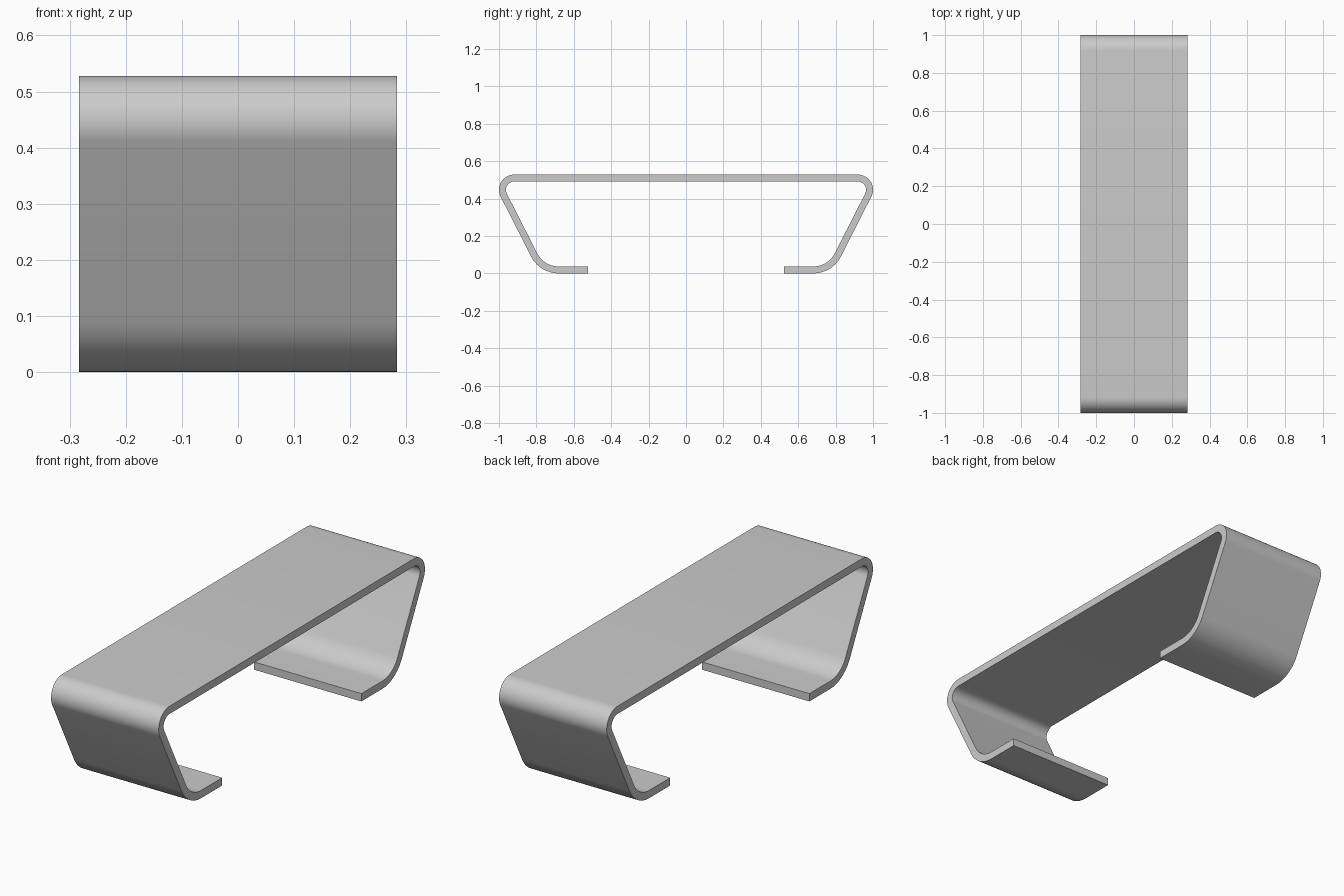
import bpy, bmesh
from math import sin, cos, radians

if "Cube" in bpy.data.objects:
    bpy.data.objects.remove(bpy.data.objects["Cube"])

HALF_WIDTH = 0.283
THICK = 0.037
HEIGHT = 0.528
R_TOP, R_FOOT = 0.081, 0.165      # outer bend radii
LEG = radians(-27)                # direction of the leg's outward normal
FOOT_END = 0.523
SEGS = 16


def arc(cy, cz, r, a0, a1):
    """Pairs of (outer, inner) profile points around one bend."""
    pairs = []
    for i in range(SEGS + 1):
        a = a0 + (a1 - a0) * i / SEGS
        pairs.append(tuple((cy + q * cos(a), cz + q * sin(a)) for q in (r, r - THICK)))
    return pairs


# Half profile: top bend, sloping leg, foot bend, foot tip
cy, cz = 1.0 - R_TOP, HEIGHT - R_TOP
top_bend = arc(cy, cz, R_TOP, radians(90), LEG)
leg_y, leg_z = top_bend[-1][0]
end_z = R_FOOT * (1 + sin(LEG))
end_y = leg_y + (leg_z - end_z) * sin(LEG) / cos(LEG)
foot_bend = arc(end_y - R_FOOT * cos(LEG), R_FOOT, R_FOOT, LEG, radians(-90))
half = top_bend + foot_bend + [((FOOT_END, 0.0), (FOOT_END, THICK))]

# Full profile, mirrored across y = 0
mirrored = [tuple((-y, z) for y, z in pair) for pair in reversed(half)]
profile = mirrored + half

# Strip of faces swept across the width
bm = bmesh.new()
rows = [[bm.verts.new((-HALF_WIDTH, y, z)) for y, z in pair] for pair in profile]
faces = [bm.faces.new((a[0], b[0], b[1], a[1])) for a, b in zip(rows, rows[1:])]
swept = bmesh.ops.extrude_face_region(bm, geom=faces, use_keep_orig=True)
verts = [g for g in swept["geom"] if isinstance(g, bmesh.types.BMVert)]
bmesh.ops.translate(bm, verts=verts, vec=(2 * HALF_WIDTH, 0, 0))
bmesh.ops.recalc_face_normals(bm, faces=bm.faces)

mesh = bpy.data.meshes.new("bent_sheet_table")
bm.to_mesh(mesh)
bm.free()
table = bpy.data.objects.new("bent_sheet_table", mesh)
bpy.context.collection.objects.link(table)

# Smooth bends, sharp rims
bpy.context.view_layer.objects.active = table
table.select_set(True)
bpy.ops.object.shade_smooth_by_angle(angle=radians(30))
